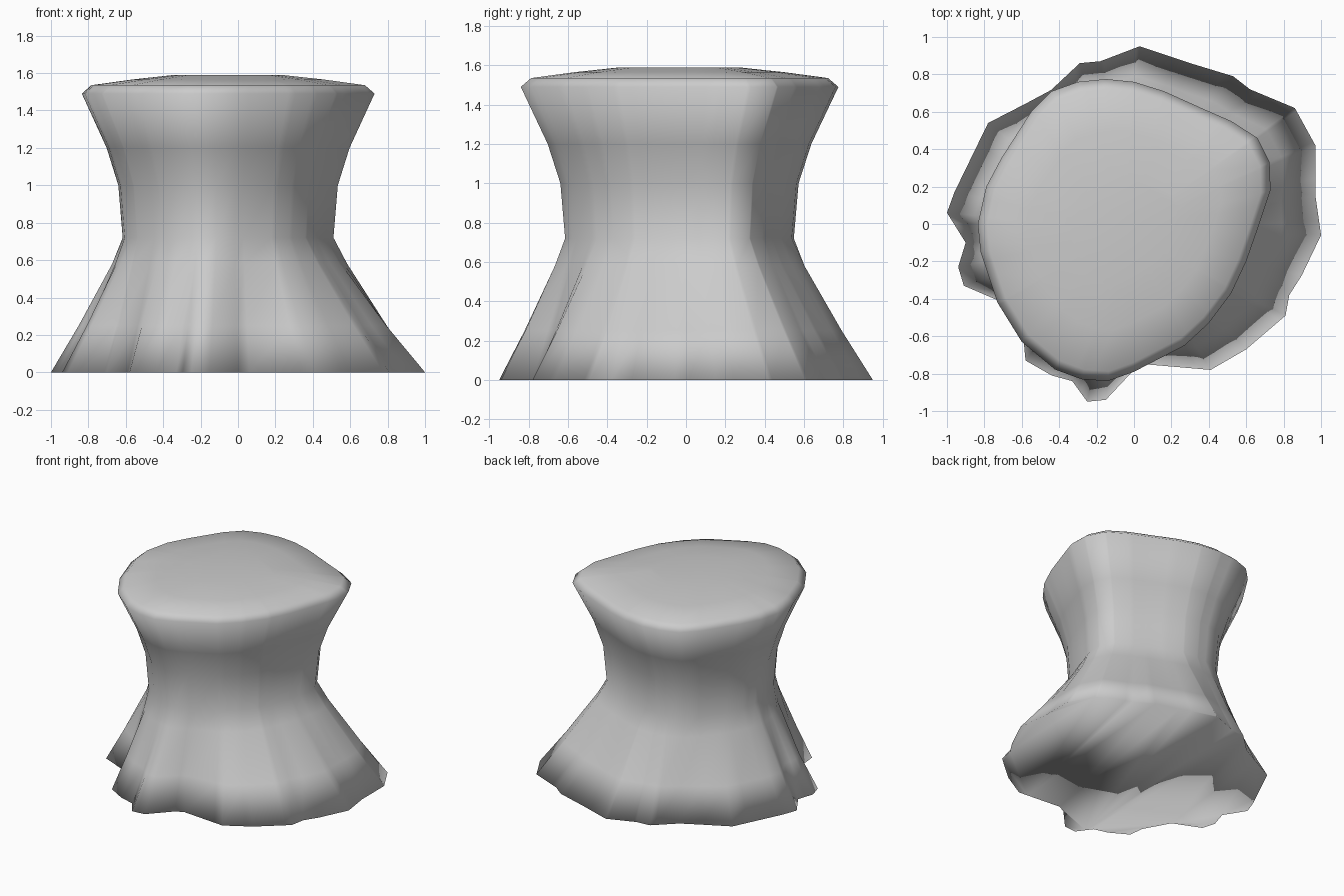
import bpy, bmesh, math
from mathutils import Vector

if "Cube" in bpy.data.objects:
    bpy.data.objects.remove(bpy.data.objects["Cube"])

# Outline of the root flare on the ground, and of the widest part of the top
BASE = [(1, -.06), (.97, .15), (.97, .42), (.86, .62), (.62, .72), (.53, .79), (.3, .86),
        (.03, .95), (-.18, .87), (-.29, .86), (-.45, .71), (-.78, .54), (-.96, .17),
        (-1, .06), (-.9, -.1), (-.94, -.23), (-.91, -.33), (-.7, -.42), (-.59, -.62),
        (-.58, -.73), (-.44, -.81), (-.33, -.84), (-.25, -.95), (-.15, -.94), (0, -.78),
        (.06, -.75), (.41, -.78), (.6, -.67), (.81, -.49), (.83, -.38), (.9, -.27)]
TOP = [(.73, .18), (.725, .33), (.66, .46), (.52, .55), (.36, .62), (.16, .71), (0, .76),
       (-.15, .775), (-.3, .76), (-.44, .71), (-.55, .6), (-.71, .35), (-.79, .2),
       (-.835, 0), (-.82, -.15), (-.73, -.42), (-.6, -.63), (-.42, -.78), (-.28, -.83),
       (-.14, -.84), (0, -.79), (.27, -.65), (.4, -.53), (.52, -.37), (.6, -.2), (.67, 0)]
C = Vector((-.055, -.035))


def angle(p):
    return math.atan2(p[1] - C.y, p[0] - C.x)


def ray(poly, a):
    """Offset from the centre to the outline in direction a."""
    d = Vector((math.cos(a), math.sin(a)))
    best = 0
    for i, p in enumerate(poly):
        p, q = Vector(p) - C, Vector(poly[(i + 1) % len(poly)]) - C
        e = q - p
        den = d.cross(e)
        if abs(den) < 1e-9:
            continue
        r, s = p.cross(e) / den, p.cross(d) / den
        if -1e-4 <= s <= 1.0001:
            best = max(best, r)
    return d * best


# Shared ring angles so that the corners of both outlines are kept
angles = []
for a in sorted(angle(p) for p in BASE + TOP):
    if not angles or a - angles[-1] > .012:
        angles.append(a)
base = [ray(BASE, a) for a in angles]
top = [ray(TOP, a) for a in angles]

# Rings: height, scale of the top outline, blend towards the base outline
RINGS = [(0, .72, 1), (.25, .72, .62), (.58, .72, .16), (.72, .72, 0), (1.0, .75, 0),
         (1.2, .83, 0), (1.49, 1, 0), (1.535, .935, 0), (1.565, .66, 0), (1.59, .37, 0)]
bm = bmesh.new()
rings = []
for z, scale, blend in RINGS:
    ring = []
    for b, t in zip(base, top):
        p = C + (t * scale).lerp(b, blend)
        ring.append(bm.verts.new((p.x, p.y, z)))
    rings.append(ring)

# Side walls, top and underside
n = len(angles)
for lo, hi in zip(rings, rings[1:]):
    for i in range(n):
        j = (i + 1) % n
        bm.faces.new((lo[i], lo[j], hi[j], hi[i]))
bm.faces.new(rings[-1])
bm.faces.new(rings[0][::-1])
for f in bm.faces:
    f.smooth = True
bmesh.ops.recalc_face_normals(bm, faces=bm.faces)

mesh = bpy.data.meshes.new("stump")
bm.to_mesh(mesh)
bm.free()
stump = bpy.data.objects.new("stump", mesh)
bpy.context.collection.objects.link(stump)
